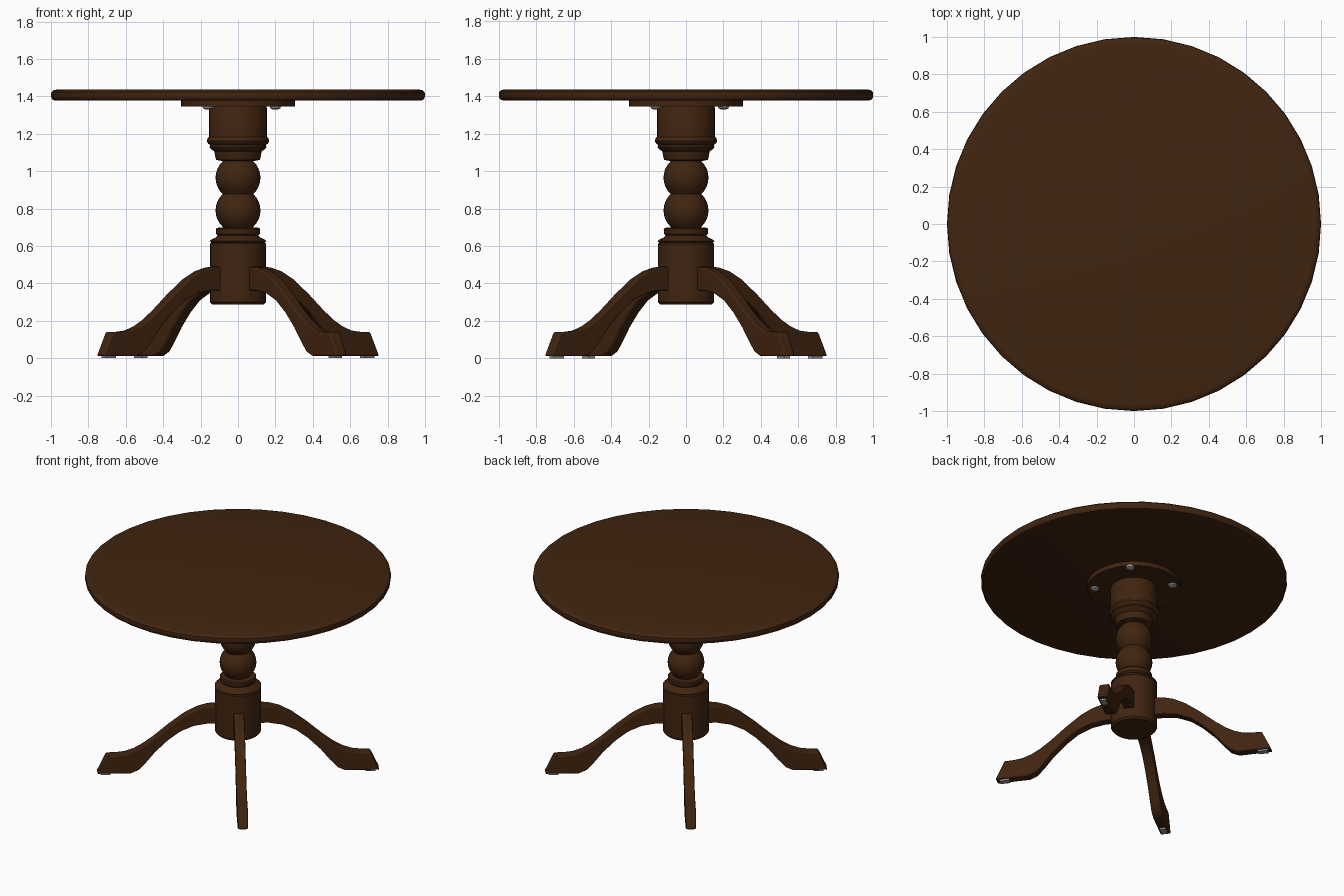
import bpy, bmesh, math
from mathutils import Matrix

if "Cube" in bpy.data.objects:
    bpy.data.objects.remove(bpy.data.objects["Cube"])


def material(name, rgb):
    m = bpy.data.materials.new(name)
    m.diffuse_color = (*rgb, 1)
    m.use_nodes = True
    m.node_tree.nodes["Principled BSDF"].inputs["Base Color"].default_value = m.diffuse_color
    return m


WOOD = material("dark_wood", (0.052, 0.018, 0.005))
METAL = material("grey_metal", (0.30, 0.30, 0.30))


def finish(name, bm, mat, smooth=35):
    bmesh.ops.recalc_face_normals(bm, faces=bm.faces[:])
    me = bpy.data.meshes.new(name)
    bm.to_mesh(me)
    bm.free()
    me.materials.append(mat)
    ob = bpy.data.objects.new(name, me)
    bpy.context.collection.objects.link(ob)
    bpy.ops.object.select_all(action='DESELECT')
    ob.select_set(True)
    bpy.context.view_layer.objects.active = ob
    bpy.ops.object.shade_smooth_by_angle(angle=math.radians(smooth))
    return ob


def lathe(name, profile, sides, mat, centre=(0, 0)):
    """Turn an (r, z) profile around a vertical axis and cap both ends."""
    bm = bmesh.new()
    rings = []
    for r, z in profile:
        rings.append([bm.verts.new((centre[0] + r * math.cos(2 * math.pi * i / sides),
                                    centre[1] + r * math.sin(2 * math.pi * i / sides), z))
                      for i in range(sides)])
    for a, b in zip(rings, rings[1:]):
        for i in range(sides):
            j = (i + 1) % sides
            bm.faces.new((a[i], a[j], b[j], b[i]))
    bm.faces.new(rings[0][::-1])
    bm.faces.new(rings[-1])
    return finish(name, bm, mat)


def ball(z, r, low, high, steps=8):
    """Profile of a turned ball cut off at two heights relative to its centre."""
    a0, a1 = math.asin(low / r), math.asin(high / r)
    return [(r * math.cos(a0 + (a1 - a0) * i / steps), z + r * math.sin(a0 + (a1 - a0) * i / steps))
            for i in range(steps + 1)]


# Round top with a softened rim, and the mounting plate beneath it
lathe("table_top", [(0.975, 1.377), (0.99, 1.381), (0.998, 1.392), (1.0, 1.408),
                    (0.998, 1.422), (0.988, 1.432), (0.97, 1.436)], 40, WOOD)
lathe("mounting_plate", [(0.305, 1.345), (0.305, 1.378)], 40, WOOD)

# Turned pedestal: base drum, collar, two balls, upper collar, upper drum
column = [(0.138, 0.287), (0.15, 0.30), (0.15, 0.612), (0.143, 0.618), (0.152, 0.626),
          (0.145, 0.634), (0.118, 0.645), (0.108, 0.655), (0.117, 0.664), (0.119, 0.69),
          (0.112, 0.697)]
column += ball(0.79, 0.12, -0.09, 0.087)
column += ball(0.965, 0.12, -0.086, 0.088)
column += [(0.116, 1.06), (0.121, 1.075), (0.126, 1.105), (0.145, 1.118), (0.152, 1.128),
           (0.148, 1.14), (0.16, 1.147), (0.166, 1.16), (0.163, 1.175), (0.155, 1.183),
           (0.155, 1.335), (0.15, 1.347)]
lathe("pedestal", column, 32, WOOD)

# Curved leg side profile as (distance from axis, height)
LEG = [(0.14, 0.49), (0.20, 0.485), (0.27, 0.465), (0.35, 0.422), (0.45, 0.345),
       (0.55, 0.258), (0.62, 0.205), (0.68, 0.17), (0.74, 0.148), (0.80, 0.141),
       (0.862, 0.14), (0.922, 0.012), (0.70, 0.012), (0.65, 0.035), (0.60, 0.09),
       (0.54, 0.165), (0.46, 0.245), (0.38, 0.307), (0.29, 0.347), (0.20, 0.362),
       (0.14, 0.362)]
HALF = 0.034

for k in range(4):
    turn = Matrix.Rotation(math.radians(37 + 90 * k), 4, 'Z')

    bm = bmesh.new()
    face = bm.faces.new([bm.verts.new((r, -HALF, z)) for r, z in LEG])
    out = bmesh.ops.extrude_face_region(bm, geom=[face])
    bmesh.ops.translate(bm, vec=(0, 2 * HALF, 0),
                        verts=[v for v in out["geom"] if isinstance(v, bmesh.types.BMVert)])
    bmesh.ops.transform(bm, matrix=turn, verts=bm.verts)
    leg = finish(f"leg_{k + 1}", bm, WOOD)
    bev = leg.modifiers.new("soft_edges", 'BEVEL')
    bev.width = 0.007
    bev.segments = 2
    bev.limit_method = 'ANGLE'
    bev.angle_limit = math.radians(40)

    # Metal glide under the foot
    bm = bmesh.new()
    bmesh.ops.create_cube(bm, size=1, matrix=turn @ Matrix.Translation((0.865, 0, 0.008))
                          @ Matrix.Diagonal((0.065, 0.04, 0.016, 1)))
    finish(f"foot_glide_{k + 1}", bm, METAL)

# Screw heads holding the plate
for i, (x, y) in enumerate([(0.2, 0.2), (-0.16, 0.2), (-0.16, -0.16), (0.2, -0.16)]):
    lathe(f"screw_head_{i + 1}", [(0.014, 1.329), (0.027, 1.336), (0.03, 1.347)], 12, METAL, (x, y))
